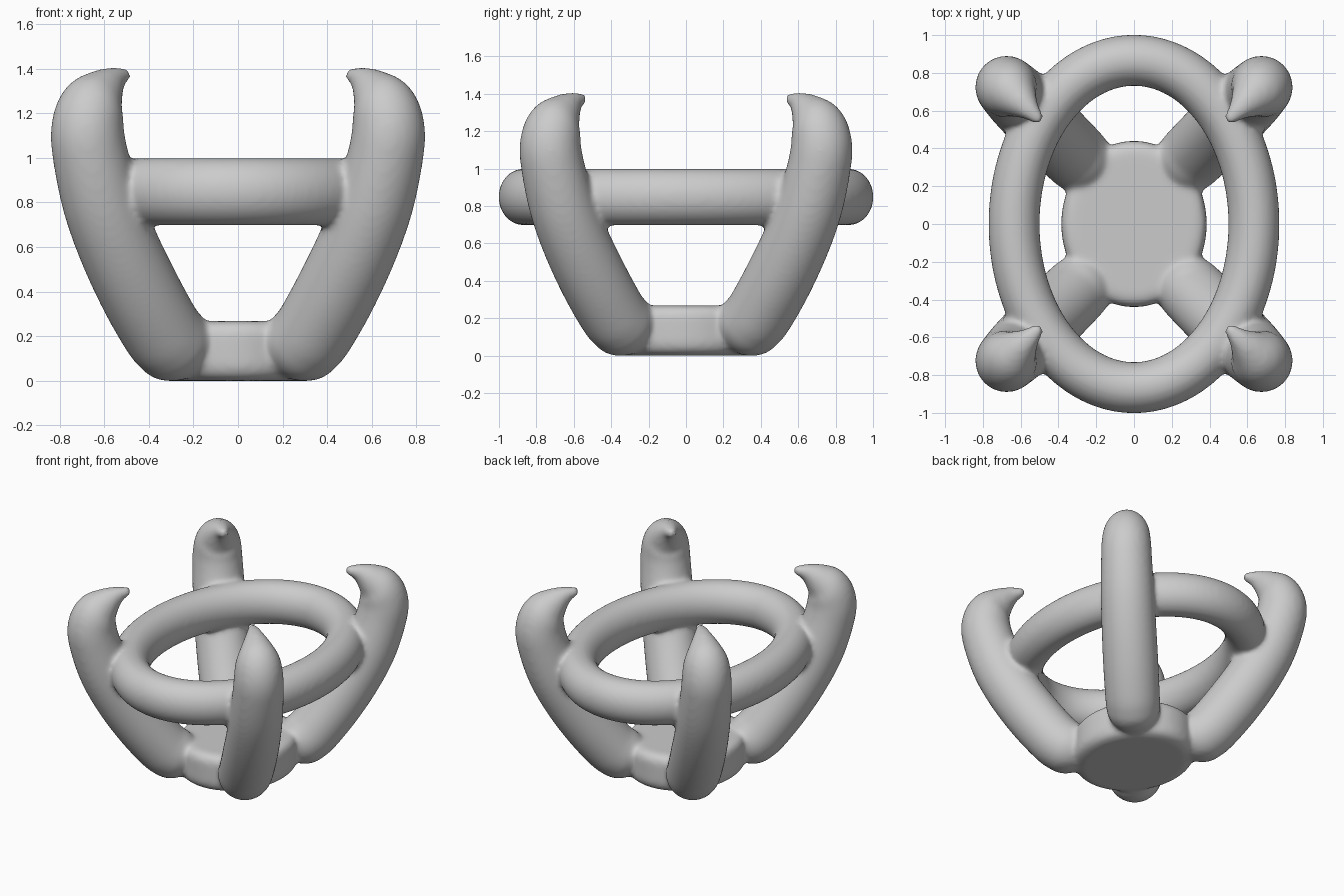
import bpy, bmesh
from math import sin, cos, pi
from mathutils import Vector

if "Cube" in bpy.data.objects:
    bpy.data.objects.remove(bpy.data.objects["Cube"])

bm = bmesh.new()
SEG = 32


def loft(rings, closed=False):
    """Skin a list of point rings into a closed solid."""
    vr = [[bm.verts.new(p) for p in ring] for ring in rings]
    n = len(vr[0])
    pairs = list(zip(vr, vr[1:])) + ([(vr[-1], vr[0])] if closed else [])
    for a, b in pairs:
        for i in range(n):
            bm.faces.new((a[i], a[(i + 1) % n], b[(i + 1) % n], b[i]))
    if not closed:
        bm.faces.new(vr[0][::-1])
        bm.faces.new(vr[-1])


def ball(c, r):
    ret = bmesh.ops.create_uvsphere(bm, u_segments=32, v_segments=20, radius=r)
    bmesh.ops.translate(bm, verts=ret["verts"], vec=c)


def catmull(pts, steps=6):
    out = []
    p = [Vector(q) for q in pts]
    p = [2 * p[0] - p[1]] + p + [2 * p[-1] - p[-2]]
    for i in range(1, len(p) - 2):
        a, b, c, d = p[i - 1:i + 3]
        for k in range(steps):
            t = k / steps
            out.append(0.5 * (2 * b + (c - a) * t + (2 * a - 5 * b + 4 * c - d) * t * t
                              + (3 * b - a - 3 * c + d) * t ** 3))
    return out + [p[-2]]


# Oval ring
ring = []
for i in range(96):
    u = 2 * pi * i / 96
    nrm = Vector((cos(u) * 0.867, sin(u) * 0.635, 0)).normalized()
    c = Vector((0.635 * cos(u), 0.867 * sin(u), 0.848))
    ring.append([c + nrm * 0.136 * cos(2 * pi * j / SEG) + Vector((0, 0, 0.152 * sin(2 * pi * j / SEG)))
                 for j in range(SEG)])
loft(ring, closed=True)

# Flat rounded base disc
prof = [(0.07, 0.0), (0.035, 0.01), (0.01, 0.035), (0, 0.07),
        (0, 0.21), (0.01, 0.24), (0.03, 0.26), (0.06, 0.268)]
loft([[Vector(((0.385 - d) * cos(2 * pi * j / 64), (0.44 - d) * sin(2 * pi * j / 64), z))
       for j in range(64)] for d, z in prof])

# Four hooked arms: x, z, radius along each path (y = x + 0.05)
path = catmull([(0.30, 0.175, 0.18), (0.345, 0.23, 0.182), (0.44, 0.40, 0.184), (0.535, 0.60, 0.182),
                (0.61, 0.80, 0.178), (0.66, 1.0, 0.17), (0.675, 1.13, 0.164), (0.652, 1.235, 0.148),
                (0.605, 1.305, 0.103), (0.555, 1.352, 0.06), (0.515, 1.37, 0.036)])
for sx in (-1, 1):
    for sy in (-1, 1):
        pos = [Vector((sx * q[0], sy * (q[0] + 0.05), q[1])) for q in path]
        side = Vector((sx, -sy, 0)).normalized()
        rings = []
        for i, q in enumerate(path):
            tan = (pos[min(i + 1, len(pos) - 1)] - pos[max(i - 1, 0)]).normalized()
            up = side.cross(tan)
            rings.append([pos[i] + q[2] * (side * cos(2 * pi * j / SEG) + up * sin(2 * pi * j / SEG))
                          for j in range(SEG)])
        loft(rings)
        ball(pos[0], path[0][2])
        ball(pos[-1], path[-1][2])

# Flat underside
for v in bm.verts:
    v.co.z = max(v.co.z, 0.0)
bmesh.ops.recalc_face_normals(bm, faces=bm.faces)

me = bpy.data.meshes.new("claw_holder")
bm.to_mesh(me)
bm.free()
obj = bpy.data.objects.new("claw_holder", me)
bpy.context.collection.objects.link(obj)

# Fuse the parts and soften the joints
rem = obj.modifiers.new("fuse", 'REMESH')
rem.mode = 'VOXEL'
rem.voxel_size = 0.015
rem.use_smooth_shade = True
smo = obj.modifiers.new("soften", 'SMOOTH')
smo.factor = 0.5
smo.iterations = 14
